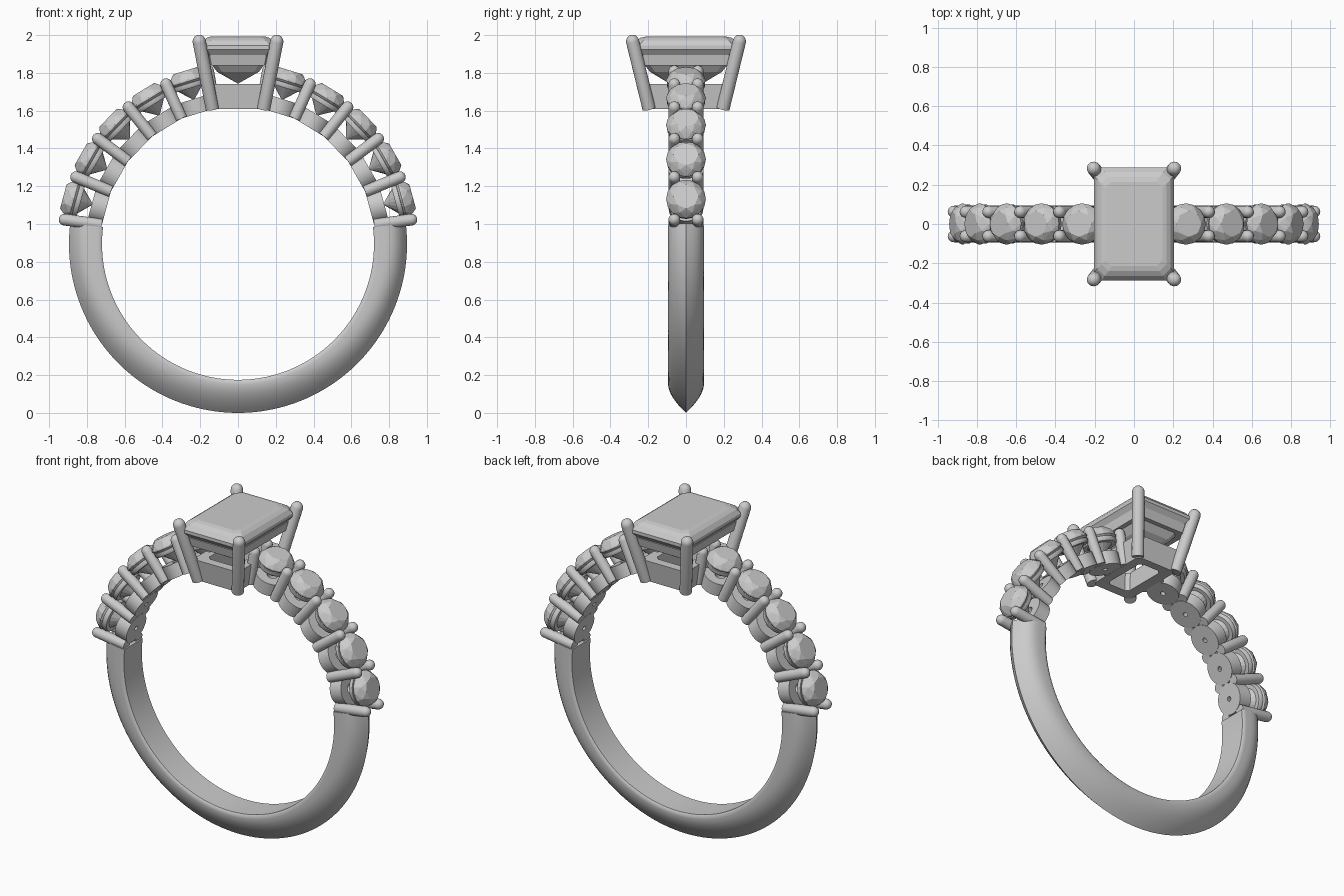
import bpy, bmesh
from math import sin, cos, pi, radians
from mathutils import Matrix, Vector

if "Cube" in bpy.data.objects:
    bpy.data.objects.remove(bpy.data.objects["Cube"])

CZ, RI, RO = 0.895, 0.72, 0.895   # ring centre height, finger radius, outer radius


def finish(name, bm, smooth=True):
    bmesh.ops.recalc_face_normals(bm, faces=bm.faces)
    me = bpy.data.meshes.new(name)
    bm.to_mesh(me)
    bm.free()
    ob = bpy.data.objects.new(name, me)
    bpy.context.collection.objects.link(ob)
    if smooth:
        bpy.ops.object.select_all(action='DESELECT')
        ob.select_set(True)
        bpy.context.view_layer.objects.active = ob
        bpy.ops.object.shade_smooth_by_angle(angle=radians(35))
    return ob


def loft(bm, rings, closed=False):
    """Skin a list of point rings; cap the ends or join last to first."""
    vs = [[bm.verts.new(p) for p in r] for r in rings]
    n = len(vs[0])
    pairs = list(zip(vs, vs[1:])) + ([(vs[-1], vs[0])] if closed else [])
    for a, b in pairs:
        for i in range(n):
            j = (i + 1) % n
            bm.faces.new((a[i], a[j], b[j], b[i]))
    if not closed:
        bm.faces.new(vs[0])
        bm.faces.new(vs[-1])


def circle(r, z, n, m=Matrix(), off=0.0):
    return [m @ Vector((r * cos(2 * pi * (i + off) / n), r * sin(2 * pi * (i + off) / n), z))
            for i in range(n)]


def cut_rect(hx, hy, c, z):
    """Rectangle with cut corners."""
    q = [(hx, hy - c), (hx - c, hy)]
    return [Vector((x, y, z)) for x, y in
            q + [(-x, y) for x, y in q[::-1]] + [(-x, -y) for x, y in q] + [(x, -y) for x, y in q[::-1]]]


def prong(name, p0, p1, r):
    """Round wire with a domed tip at p1."""
    d = p1 - p0
    m = Matrix.Translation(p0) @ d.to_track_quat('Z', 'Y').to_matrix().to_4x4()
    length = d.length - r
    rings = [circle(r, 0, 16, m)]
    rings += [circle(r * cos(a), length + r * sin(a), 16, m)
              for a in [radians(k) for k in (0, 18, 36, 54, 70, 83)]]
    bm = bmesh.new()
    loft(bm, rings)
    return finish(name, bm)


def radial(theta):
    """Frame at the ring centre, z pointing outward, theta degrees from the top."""
    return Matrix.Translation((0, 0, CZ)) @ Matrix.Rotation(radians(theta), 4, 'Y')


# Shank: softly rounded at the shoulders, pointed ridge at the bottom
bm = bmesh.new()
rings = []
N = 80
for k in range(N + 1):
    th = 83 + (277 - 83) * k / N
    m = radial(th)
    p = 1.7 + 2.3 * abs(2 * k / N - 1) ** 2
    half = [(0.088, RI), (0.095, RI + 0.01)]
    half += [(0.095 * (1 - (t / 9) ** p), RI + 0.025 + (RO - RI - 0.025) * t / 9) for t in range(10)]
    pts = half + [(-y, r) for y, r in half[-2::-1]]
    rings.append([m @ Vector((0, y, r)) for y, r in pts])
loft(bm, rings)
finish("shank", bm)

# Shoulder stones with their seats, gallery rings and shared prongs
for side, tag in ((1, "right"), (-1, "left")):
    for i in range(5):
        m = radial(side * (17 + 14.45 * i))
        bm = bmesh.new()
        pts = (circle(0.066, 0.958, 8, m) + circle(0.09, 0.938, 8, m, 0.5)
               + circle(0.105, 0.908, 16, m) + circle(0.105, 0.9, 16, m)
               + circle(0.045, 0.845, 8, m, 0.5) + [m @ Vector((0, 0, 0.795))])
        for q in pts:
            bm.verts.new(q)
        bmesh.ops.convex_hull(bm, input=bm.verts)
        finish(f"{tag}_round_stone_{i + 1}", bm, smooth=False)

        for part, prof in (
                ("seat", [(0.014, 0.722), (0.092, 0.722), (0.093, 0.802), (0.03, 0.802)]),
                ("gallery_ring", [(0.07, 0.862), (0.094, 0.862), (0.1, 0.872), (0.1, 0.888), (0.08, 0.892)])):
            bm = bmesh.new()
            loft(bm, [circle(r, z, 32, m) for r, z in prof], closed=True)
            finish(f"{tag}_{part}_{i + 1}", bm)
    for i in range(6):
        m = radial(side * (9.8 + 14.45 * i))
        for sy in (-1, 1):
            prong(f"{tag}_side_prong_{i + 1}_{'front' if sy < 0 else 'back'}",
                  m @ Vector((0, sy * 0.062, 0.728)), m @ Vector((0, sy * 0.062, 0.958)), 0.031)

# Centre step-cut stone
bm = bmesh.new()
loft(bm, [cut_rect(*a) for a in (
    (0.145, 0.215, 0.03, 1.992), (0.165, 0.24, 0.035, 1.986), (0.187, 0.265, 0.038, 1.971),
    (0.205, 0.287, 0.04, 1.945), (0.205, 0.287, 0.04, 1.925), (0.165, 0.245, 0.035, 1.875),
    (0.11, 0.19, 0.025, 1.805), (0.004, 0.09, 0.002, 1.745))])
finish("centre_stone", bm, smooth=False)

# Upper gallery rail and lower base frame of the head
for name, prof in (
        ("head_rail", [(0.14, 0.22, 0.03, 1.845), (0.175, 0.255, 0.035, 1.84),
                       (0.185, 0.268, 0.035, 1.895), (0.155, 0.235, 0.03, 1.9)]),
        ("head_base", [(0.075, 0.145, 0.02, 1.612), (0.135, 0.2, 0.02, 1.608),
                       (0.155, 0.22, 0.02, 1.742), (0.095, 0.165, 0.02, 1.742)])):
    bm = bmesh.new()
    loft(bm, [cut_rect(*a) for a in prof], closed=True)
    finish(name, bm)

# Four corner prongs of the head
for sx in (-1, 1):
    for sy in (-1, 1):
        prong(f"head_prong_{'left' if sx < 0 else 'right'}_{'front' if sy < 0 else 'back'}",
              Vector((sx * 0.136, sy * 0.196, 1.61)), Vector((sx * 0.212, sy * 0.291, 2.0)), 0.035)
